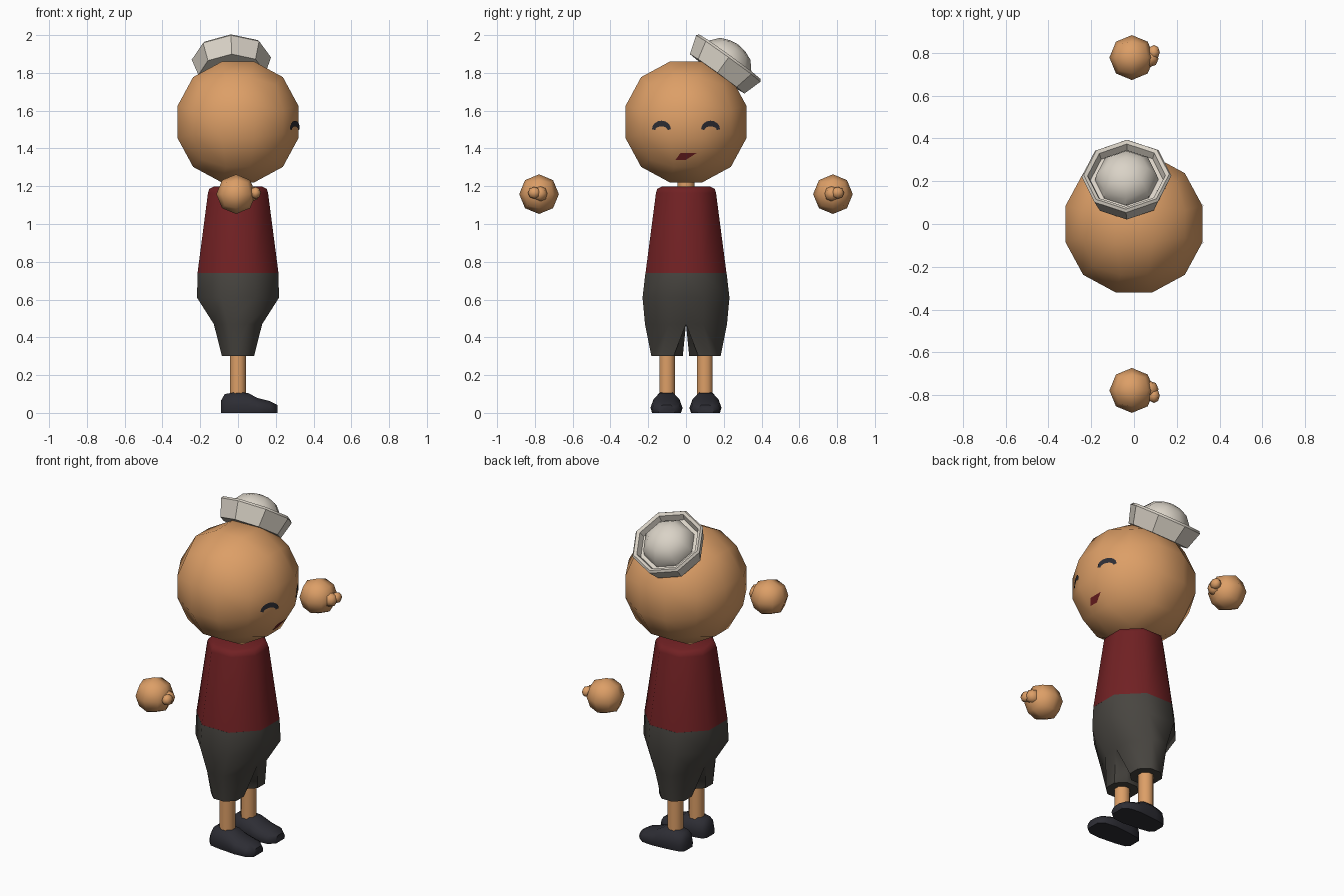
import bpy, bmesh, math
from mathutils import Vector, Matrix
from mathutils.bvhtree import BVHTree

if "Cube" in bpy.data.objects:
    bpy.data.objects.remove(bpy.data.objects["Cube"], do_unlink=True)


def material(name, rgb):
    m = bpy.data.materials.new(name)
    m.use_nodes = True
    m.diffuse_color = (*rgb, 1)
    bsdf = m.node_tree.nodes["Principled BSDF"]
    bsdf.inputs["Base Color"].default_value = (*rgb, 1)
    bsdf.inputs["Roughness"].default_value = 0.9
    return m


SKIN = material("skin", (0.72, 0.345, 0.135))
RED = material("dark red", (0.165, 0.015, 0.017))
GREY = material("trouser grey", (0.065, 0.06, 0.052))
CHARCOAL = material("charcoal", (0.026, 0.026, 0.034))
CREAM = material("cream", (0.70, 0.65, 0.57))


def finish(bm, name, mat, angle=50, mirror=False, recalc=True):
    if recalc:
        bmesh.ops.recalc_face_normals(bm, faces=bm.faces[:])
    me = bpy.data.meshes.new(name)
    bm.to_mesh(me)
    bm.free()
    me.materials.append(mat)
    ob = bpy.data.objects.new(name, me)
    bpy.context.collection.objects.link(ob)
    bpy.ops.object.select_all(action='DESELECT')
    ob.select_set(True)
    bpy.context.view_layer.objects.active = ob
    bpy.ops.object.shade_smooth_by_angle(angle=math.radians(angle))
    if mirror:
        mod = ob.modifiers.new("Mirror", 'MIRROR')
        mod.use_axis = (False, True, False)
    return ob


def loft(rings):
    """Skin closed rings of points and cap both ends."""
    bm = bmesh.new()
    rows = [[bm.verts.new(p) for p in r] for r in rings]
    n = len(rows[0])
    for a, b in zip(rows, rows[1:]):
        for i in range(n):
            j = (i + 1) % n
            bm.faces.new((a[i], a[j], b[j], b[i]))
    bm.faces.new(rows[0])
    bm.faces.new(rows[-1])
    return bm


def ngon(r, z, n=8, turn=0.5, cy=0.0):
    angles = [math.tau * (i + turn) / n for i in range(n)]
    return [(r * math.cos(a), cy + r * math.sin(a), z) for a in angles]


def ball(centre, radii, cuts):
    """Rounded cube with evenly spaced angles."""
    bm = bmesh.new()
    bmesh.ops.create_cube(bm, size=2)
    bmesh.ops.subdivide_edges(bm, edges=bm.edges[:], cuts=cuts, use_grid_fill=True)
    for v in bm.verts:
        d = Vector([math.tan(c * math.pi / 4) for c in v.co]).normalized()
        v.co = Vector(centre) + Vector([a * b for a, b in zip(d, radii)])
    return bm


# Head
head = ball((0, 0, 1.54), (0.342,) * 3, 2)
bmesh.ops.recalc_face_normals(head, faces=head.faces[:])
head_tree = BVHTree.FromBMesh(head)
finish(head, "head", SKIN, 60)


def face_plate(name, upper, lower, mat, mirror):
    """Thin strip laid over the face between two lines of (y, z) points."""
    def place(p):
        hit = head_tree.ray_cast(Vector((1, *p)), Vector((-1, 0, 0)))[0]
        return hit + Vector((0.006, 0, 0))
    bm = bmesh.new()
    top = [bm.verts.new(place(p)) for p in upper]
    low = [bm.verts.new(place(p)) for p in lower]
    for i in range(len(top) - 1):
        f = bm.faces.new((low[i], low[i + 1], top[i + 1], top[i]))
        f.normal_update()
        if f.normal.x < 0:
            f.normal_flip()
    finish(bm, name, mat, 60, mirror, recalc=False)


# Smiling eyes and mouth
def arch(half, base, rise):
    steps = [math.pi * i / 8 for i in range(9)]
    return [(0.13 - half * math.cos(t), base + rise * math.sin(t)) for t in steps]


face_plate("eyes", arch(0.05, 1.502, 0.045), arch(0.033, 1.497, 0.02), CHARCOAL, True)
face_plate("mouth", [(-0.03, 1.375), (0.055, 1.375)], [(-0.055, 1.34), (0.0, 1.34)], RED, False)

# Neck and shirt
finish(loft([ngon(0.048, 1.15), ngon(0.048, 1.25)]), "neck", SKIN)
finish(loft([ngon(r, z) for r, z in
             [(0.232, 0.74), (0.172, 1.165), (0.165, 1.185), (0.14, 1.198)]]), "shirt", RED)

# Trousers: one half, split into a leg, then mirrored
T = math.tan(math.pi / 8)
OUTLINE = [(1, -T), (1, T), (T, 1), (-T, 1), (-1, T), (-1, -T), (-T, -1), (T, -1)]
levels = [(0.74, 0.214, 0, 0.215), (0.61, 0.217, 0, 0.23),
          (0.47, 0.128, 0, 0.217), (0.30, 0.085, 0.1, 0.083)]
half = loft([[(u * hx, max(0, cy + v * hy), z) for u, v in OUTLINE]
             for z, hx, cy, hy in levels])
bmesh.ops.recalc_face_normals(half, faces=half.faces[:])
inner = [f for f in half.faces if all(v.co.y < 0.0001 for v in f.verts)]
bmesh.ops.delete(half, geom=inner, context='FACES')
finish(half, "trousers", GREY, 60, True, recalc=False)

# Legs
finish(loft([ngon(0.045, 0.06, cy=0.1), ngon(0.045, 0.36, cy=0.1)]), "legs", SKIN, 50, True)

# Shoes: cross-sections from heel to toe (x, half width, height)
SECTION = [(-0.9, 0), (-1, 0.35), (-0.85, 0.7), (-0.45, 1),
           (0.45, 1), (0.85, 0.7), (1, 0.35), (0.9, 0)]
stations = [(-0.09, 0.04, 0.065), (-0.07, 0.062, 0.1), (-0.01, 0.074, 0.11),
            (0.055, 0.08, 0.105), (0.1, 0.085, 0.08), (0.17, 0.078, 0.062), (0.208, 0.045, 0.042)]
finish(loft([[(x, 0.103 + v * w, k * h) for v, k in SECTION]
             for x, w, h in stations]), "shoes", CHARCOAL, 50, True)

# Hands with thumbs
finish(ball((-0.01, 0.778, 1.158), (0.105,) * 3, 1), "hands", SKIN, 60, True)
finish(ball((0.07, 0.772, 1.16), (0.045, 0.04, 0.042), 1), "thumb_bases", SKIN, 60, True)
finish(ball((0.093, 0.803, 1.165), (0.028, 0.034, 0.032), 1), "thumb_tips", SKIN, 60, True)

# Sailor hat: brim, groove and dome, tilted on the back of the head
profile = [(0.178, 0), (0.21, 0.1), (0.2, 0.113), (0.182, 0.105), (0.17, 0.07),
           (0.148, 0.07), (0.14, 0.115), (0.1, 0.163), (0.05, 0.184), (0.012, 0.19)]
hat = loft([ngon(r, z, turn=0) for r, z in profile])
axis = Vector((-0.03, 0.587, 0.81)).normalized()
tilt = Vector((0, 0, 1)).rotation_difference(axis).to_matrix().to_4x4()
hat.transform(Matrix.Translation((-0.032, 0.165, 1.795)) @ tilt)
finish(hat, "hat", CREAM, 42)
